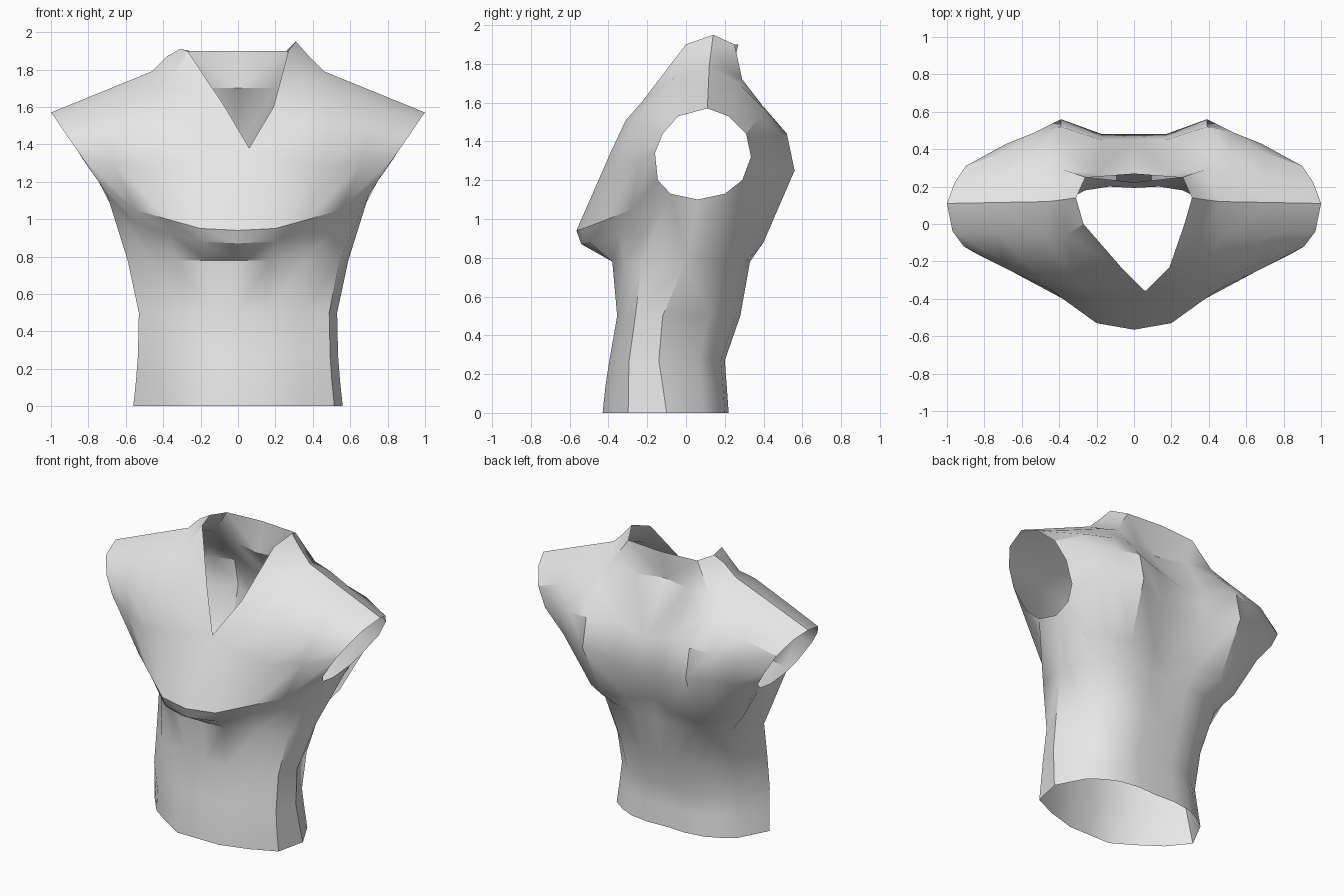
import bpy
import bmesh
from math import radians
from mathutils import Vector

default_cube = bpy.data.objects.get("Cube")
if default_cube:
    bpy.data.objects.remove(default_cube, do_unlink=True)


def plain_material(name, colour):
    material = bpy.data.materials.new(name)
    material.use_nodes = True
    material.diffuse_color = colour
    material.node_tree.nodes["Principled BSDF"].inputs["Base Color"].default_value = colour
    return material


# Shoulder ridge: sleeve opening to collar peak
shoulder_ridge = [(1, .11, 1.57), (.73, .115, 1.68), (.46, .12, 1.79), (.38, .13, 1.87), (.31, .14, 1.95)]

# Chest: each line runs from the sleeve opening to the neckline or centre
chest_lines = [
    [(.97, -.04, 1.53), (.72, -.06, 1.62), (.47, -.07, 1.715), (.36, -.06, 1.74), (.27, 0, 1.9)],
    [(.91, -.12, 1.44), (.7, -.2, 1.47), (.5, -.28, 1.5), (.3, -.31, 1.51), (.13, -.23, 1.6)],
    [(.84, -.16, 1.34), (.66, -.25, 1.3), (.45, -.35, 1.28), (.2, -.39, 1.34), (0, -.36, 1.38)],
    [(.745, -.145, 1.2), (.55, -.28, 1.05), (.38, -.4, 1), (.2, -.53, .95), (0, -.565, .94)],
    [(.7, -.08, 1.13), (.53, -.18, .97), (.36, -.34, .92), (.2, -.5, .88), (0, -.54, .87)],
]

# Back: each line runs from the sleeve opening to the centre
back_lines = [
    [(.96, .22, 1.53), (.7, .25, 1.62), (.5, .28, 1.69), (.38, .29, 1.72), (.26, .25, 1.9), (0, .27, 1.9)],
    [(.9, .31, 1.44), (.7, .38, 1.53), (.5, .4, 1.57), (.38, .39, 1.59), (.2, .27, 1.7), (0, .22, 1.7)],
    [(.83, .335, 1.32), (.68, .43, 1.4), (.53, .49, 1.43), (.39, .52, 1.44), (.17, .45, 1.43), (0, .45, 1.38)],
    [(.745, .29, 1.2), (.64, .41, 1.22), (.52, .48, 1.24), (.39, .56, 1.25), (.17, .48, 1.18), (0, .48, 1.15)],
    [(.7, .2, 1.13), (.6, .24, .92), (.48, .34, .89), (.36, .4, .88), (.17, .4, .9), (0, .35, .93)],
]
underarm = (.68, .06, 1.1)

# Waist sections: height, half width, side depth, front depth, back depth
waist_sections = [
    (.78, .59, 0, -.38, .33),
    (.5, .53, -.12, -.355, .28),
    (.27, .535, -.14, -.395, .2),
    (.14, .545, -.12, -.415, .21),
    (0, .56, -.1, -.43, .22),
]

# The left front has a squarer corner than the right front
front_shapes = {
    1: [(1, 0), (.92, .6), (.62, .83), (.28, 1), (0, 1)],
    -1: [(1, 0), (.8, .42), (.55, .72), (.28, 1), (0, 1)],
}
back_shape = [(1, 0), (.82, .6), (.66, .8), (.49, .94), (.25, 1), (0, .98)]


def waist_lines(shape, front):
    lines = []
    for z, width, side, front_y, back_y in waist_sections:
        end = front_y if front else back_y
        lines.append([(width * u, side + (end - side) * v, z) for u, v in shape])
    return lines


bm = bmesh.new()


def add_face(points, side):
    bm.faces.new([bm.verts.new((side * x, y, z)) for x, y, z in points])


def add_sheet(lines, side):
    for upper, lower in zip(lines, lines[1:]):
        for i in range(min(len(upper), len(lower)) - 1):
            add_face((upper[i], upper[i + 1], lower[i + 1], lower[i]), side)


# Both halves of the garment, with gussets below the sleeve openings
for side, front_shape in front_shapes.items():
    front_waist = waist_lines(front_shape, True)
    add_sheet([shoulder_ridge] + chest_lines + front_waist, side)
    add_sheet([shoulder_ridge] + back_lines + waist_lines(back_shape, False), side)
    for panel in (chest_lines, back_lines):
        add_face((panel[-1][0], underarm, front_waist[0][0]), side)

bmesh.ops.remove_doubles(bm, verts=bm.verts[:], dist=.0005)

# Slanted neckline and slightly lower right collar
for v in bm.verts:
    if abs(v.co.x) < .15 and v.co.y < -.1 and v.co.z > 1.36:
        v.co.x += .06
    if v.co.x < 0 and v.co.z > 1.92:
        v.co.z = 1.91

bmesh.ops.recalc_face_normals(bm, faces=bm.faces[:])
bm.normal_update()
chest_face = min(bm.faces, key=lambda f: (f.calc_center_median() - Vector((0, -.5, 1.1))).length)
if chest_face.normal.y > 0:
    bmesh.ops.reverse_faces(bm, faces=bm.faces[:])

mesh = bpy.data.meshes.new("sleeveless_top")
bm.to_mesh(mesh)
bm.free()
mesh.materials.append(plain_material("light_grey", (.8, .8, .8, 1)))
garment = bpy.data.objects.new("sleeveless_top", mesh)
bpy.context.collection.objects.link(garment)

# Soft cloth with crisp folds
bpy.ops.object.select_all(action="DESELECT")
garment.select_set(True)
bpy.context.view_layer.objects.active = garment
bpy.ops.object.shade_smooth_by_angle(angle=radians(35))
